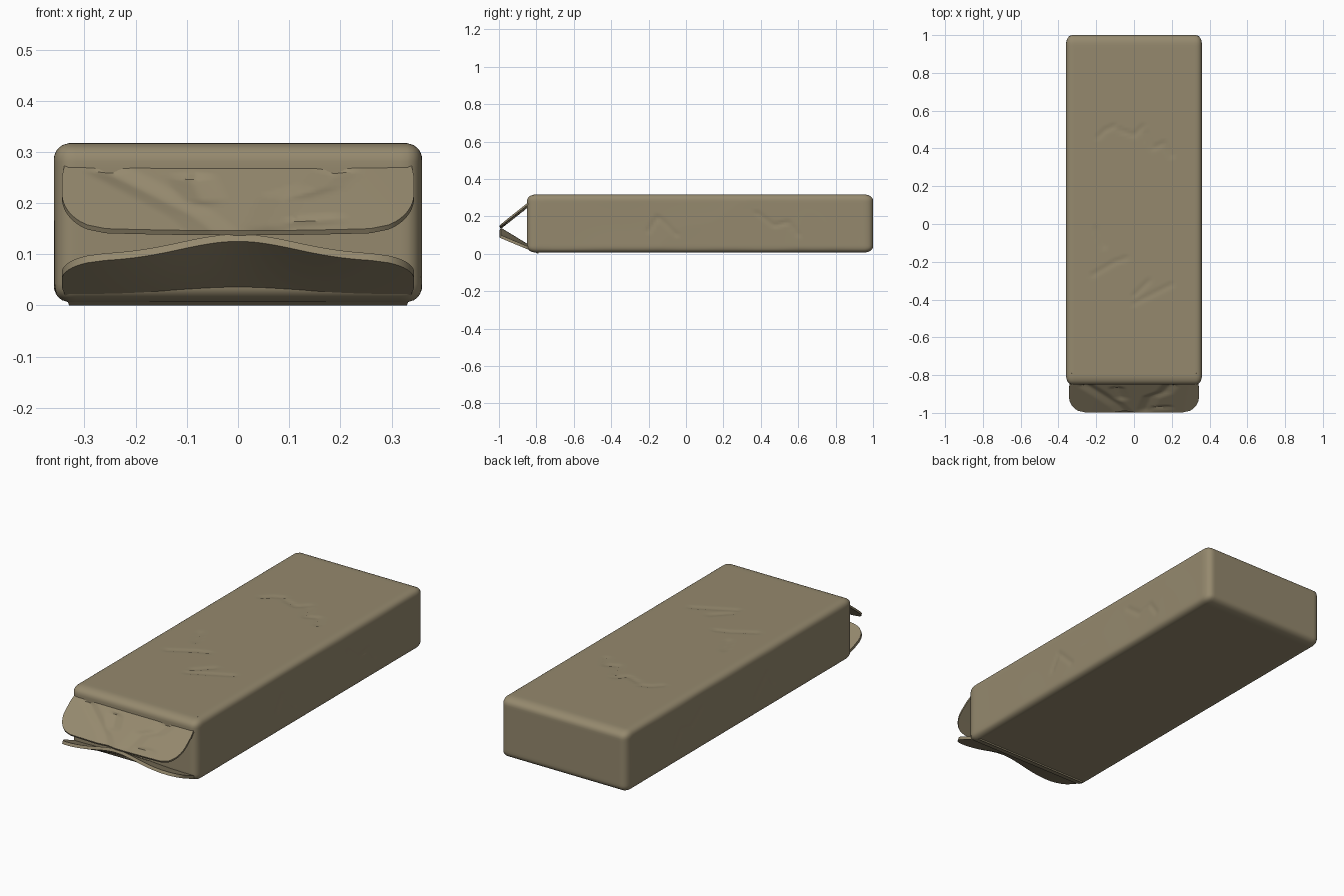
import bpy, bmesh, math
from mathutils import Vector, noise

if "Cube" in bpy.data.objects:
    bpy.data.objects.remove(bpy.data.objects["Cube"])

card = bpy.data.materials.new("tan paper")
card.diffuse_color = (0.30, 0.25, 0.155, 1)
card.use_nodes = True
card.node_tree.nodes["Principled BSDF"].inputs["Base Color"].default_value = card.diffuse_color


def finish(name, bm, angle=35):
    bmesh.ops.recalc_face_normals(bm, faces=bm.faces[:])
    me = bpy.data.meshes.new(name)
    bm.to_mesh(me)
    bm.free()
    ob = bpy.data.objects.new(name, me)
    bpy.context.collection.objects.link(ob)
    me.materials.append(card)
    bpy.ops.object.select_all(action='DESELECT')
    ob.select_set(True)
    bpy.context.view_layer.objects.active = ob
    bpy.ops.object.shade_smooth_by_angle(angle=math.radians(angle))
    return ob


def groove(a, b, lines, width):
    """1 on a crease polyline, fading to 0 at the given distance."""
    p, best = Vector((a, b)), width
    for line in lines:
        for s, e in zip(line, line[1:]):
            s, e = Vector(s), Vector(e)
            d = e - s
            t = max(0, min(1, (p - s).dot(d) / d.length_squared))
            best = min(best, (p - s - d * t).length)
    return 1 - best / width


TOP_CREASES = [
    [(-.19, .46), (-.15, .50), (-.10, .52)], [(-.08, .5), (0, .47), (.05, .52)],
    [(.06, .49), (.10, .40), (.16, .43), (.20, .36)],
    [(-.20, -.02), (-.16, -.12)], [(-.22, -.27), (-.10, -.20), (-.04, -.18)],
    [(0, -.38), (.08, -.30)], [(0, -.42), (.20, -.32)]]
SIDE_CREASES = [
    [(-.20, .12), (-.15, .20), (-.05, .10)],
    [(.38, .22), (.47, .15), (.55, .17), (.60, .10)]]

# packet body: gridded box pushed into a rounded box, with shallow creases
LO, HI = Vector((-.36, -.85, .006)), Vector((.36, 1.0, .317))
bm = bmesh.new()
bmesh.ops.create_cube(bm, size=1)
for axis, cuts in ((0, 49), (1, 129), (2, 25)):
    edges = [e for e in bm.edges
             if abs((e.verts[0].co - e.verts[1].co)[axis]) > 1e-5]
    bmesh.ops.subdivide_edges(bm, edges=edges, cuts=cuts, use_grid_fill=True)
R = Vector((.032, .05, .032))          # rounding per axis
for v in bm.verts:
    p = Vector(LO[i] + (v.co[i] + .5) * (HI[i] - LO[i]) for i in range(3))
    inner = Vector(max(LO[i] + R[i], min(HI[i] - R[i], p[i])) for i in range(3))
    d = Vector((p[i] - inner[i]) / R[i] for i in range(3))
    d.normalize()
    p = Vector(inner[i] + d[i] * R[i] for i in range(3))
    if d.z > .9:
        p.z -= .005 * groove(p.x, p.y, TOP_CREASES, .014)
    if abs(d.x) > .9:
        p.x -= math.copysign(.005, p.x) * groove(p.y, p.z, SIDE_CREASES, .014)
        p.x -= math.copysign(.003, p.x) * abs(noise.noise(Vector((p.x, p.y * 3, p.z * 3))))
    v.co = p
finish("packet_body", bm)

FLAP_CREASES = [
    [(-.05, 1), (-.09, .82), (-.16, .6), (-.25, .33)], [(-.07, .65), (-.09, .4)],
    [(.06, .95), (.09, .62), (.16, .5), (.19, .33)], [(.06, .92), (.17, .88)]]


def flap(name, z0, edge_z, thick, creases):
    """Rounded end flap from the hinge at y -0.79 to its free edge."""
    bm = bmesh.new()
    nu, nv = 80, 28
    rows = []
    for j in range(nv + 1):
        v = j / nv
        w = .33 + .014 * min(1, v / .4)
        if v > .6:
            w -= .085 * (1 - math.sqrt(max(0, 1 - ((v - .6) / .4) ** 2)))
        row = []
        for i in range(nu + 1):
            x = (2 * i / nu - 1) * w
            z = z0 + (edge_z(x) - z0) * v
            y = -.79 - .207 * v
            if creases:
                dent = .014 * groove(x, v, creases, .05) * min(1, v * 4)
                y += dent * .6
                z -= dent * .6 * (1 - v)
            row.append(bm.verts.new((x, y, z)))
        rows.append(row)
    for a, b in zip(rows, rows[1:]):
        for i in range(nu):
            bm.faces.new((a[i], a[i + 1], b[i + 1], b[i]))
    # thickness grows towards the inside of the opening
    skin = bm.faces[:]
    back = bmesh.ops.extrude_face_region(bm, geom=skin, use_keep_orig=True)["geom"]
    for g in back:
        if isinstance(g, bmesh.types.BMVert):
            g.co += Vector((0, abs(thick) * .5, thick))
    return finish(name, bm, 30)


flap("upper_flap", .317, lambda x: .146 + .06 * x * x, -.009, FLAP_CREASES)
flap("lower_flap", 0.0, lambda x: .085 + .040 * math.exp(-(x / .16) ** 2), .014, None)
